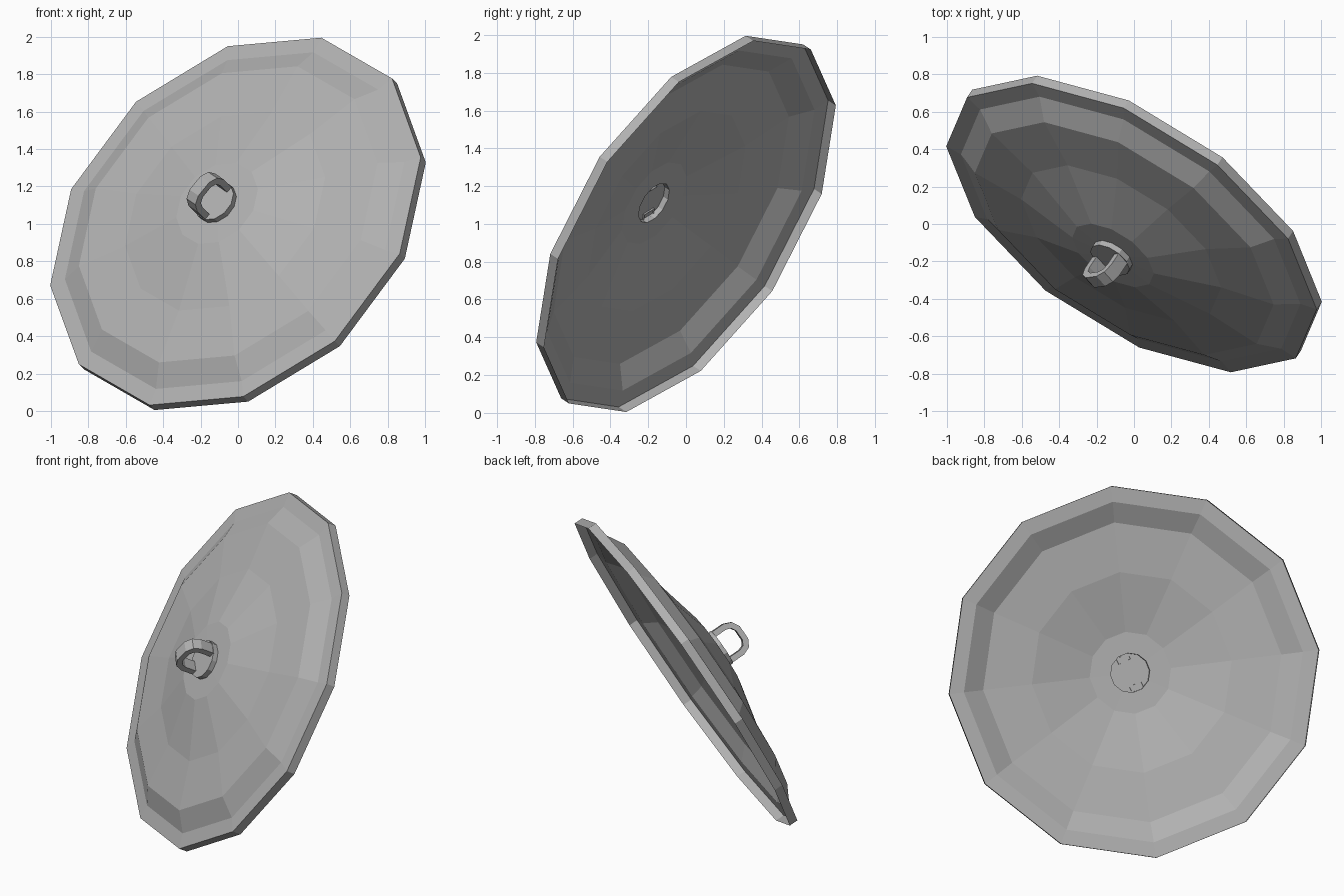
import bpy, bmesh, math
from mathutils import Vector, Matrix

if "Cube" in bpy.data.objects:
    bpy.data.objects.remove(bpy.data.objects["Cube"])

# Tilted frame of the lid: local z is the lid axis, local x points near a rim corner
axis = Vector((-0.487, -0.731, 0.478)).normalized()
xdir = Vector((0.383, 0.313, 0.87))
xdir = (xdir - axis * xdir.dot(axis)).normalized()
ydir = axis.cross(xdir)
frame = Matrix.Translation((0, 0, 1)) @ Matrix((xdir, ydir, axis)).transposed().to_4x4()

# Mid grey metal
grey = bpy.data.materials.new("grey_metal")
grey.diffuse_color = (0.44, 0.44, 0.44, 1)
grey.use_nodes = True
grey.node_tree.nodes["Principled BSDF"].inputs["Base Color"].default_value = grey.diffuse_color


def make_object(name, bm, turn):
    bmesh.ops.recalc_face_normals(bm, faces=bm.faces)
    me = bpy.data.meshes.new(name)
    bm.to_mesh(me)
    bm.free()
    me.materials.append(grey)
    ob = bpy.data.objects.new(name, me)
    ob.matrix_world = frame @ Matrix.Rotation(math.radians(turn), 4, 'Z')
    bpy.context.collection.objects.link(ob)
    return ob


def lathe(name, profile, sides, cap=False):
    """Turn (radius, height) points into flat-sided rings."""
    bm = bmesh.new()
    rings = []
    for r, h in profile:
        rings.append([bm.verts.new((r * math.cos(2 * math.pi * i / sides),
                                    r * math.sin(2 * math.pi * i / sides), h))
                      for i in range(sides)])
    for a, b in zip(rings, rings[1:]):
        for i in range(sides):
            j = (i + 1) % sides
            bm.faces.new((a[i], a[j], b[j], b[i]))
    if cap:
        bm.faces.new(rings[-1])
    return make_object(name, bm, -1.6)


# Open shell: rim wall, flange, step, shallow ring, slope, flat centre
lathe("lid_shell", [(1.135, -0.028), (1.135, 0.028), (1.04, 0.037), (0.915, 0.107),
                    (0.613, 0.141), (0.25, 0.23), (0.12, 0.232)], 12)

# Short raised boss under the handle, hollow from below
lathe("handle_boss", [(0.12, 0.232), (0.12, 0.265)], 12)
lathe("boss_cap", [(0.12, 0.265), (0.06, 0.265)], 12, cap=True)

# Arched strap handle: half outline mirrored, swept across its width, open feet
outer = [(0.112, 0.255), (0.112, 0.35), (0.092, 0.398), (0.046, 0.424)]
inner = [(0.075, 0.255), (0.075, 0.342), (0.064, 0.373), (0.034, 0.39)]
outer += [(-x, z) for x, z in reversed(outer)]
inner += [(-x, z) for x, z in reversed(inner)]
half_width = 0.039
bm = bmesh.new()
loops = [[bm.verts.new((p[0], s * half_width, p[1])) for p in pts]
         for pts, s in ((outer, -1), (outer, 1), (inner, 1), (inner, -1))]
for k in range(4):
    a, b = loops[k], loops[(k + 1) % 4]
    for i in range(len(outer) - 1):
        bm.faces.new((a[i], a[i + 1], b[i + 1], b[i]))
make_object("strap_handle", bm, -20)
